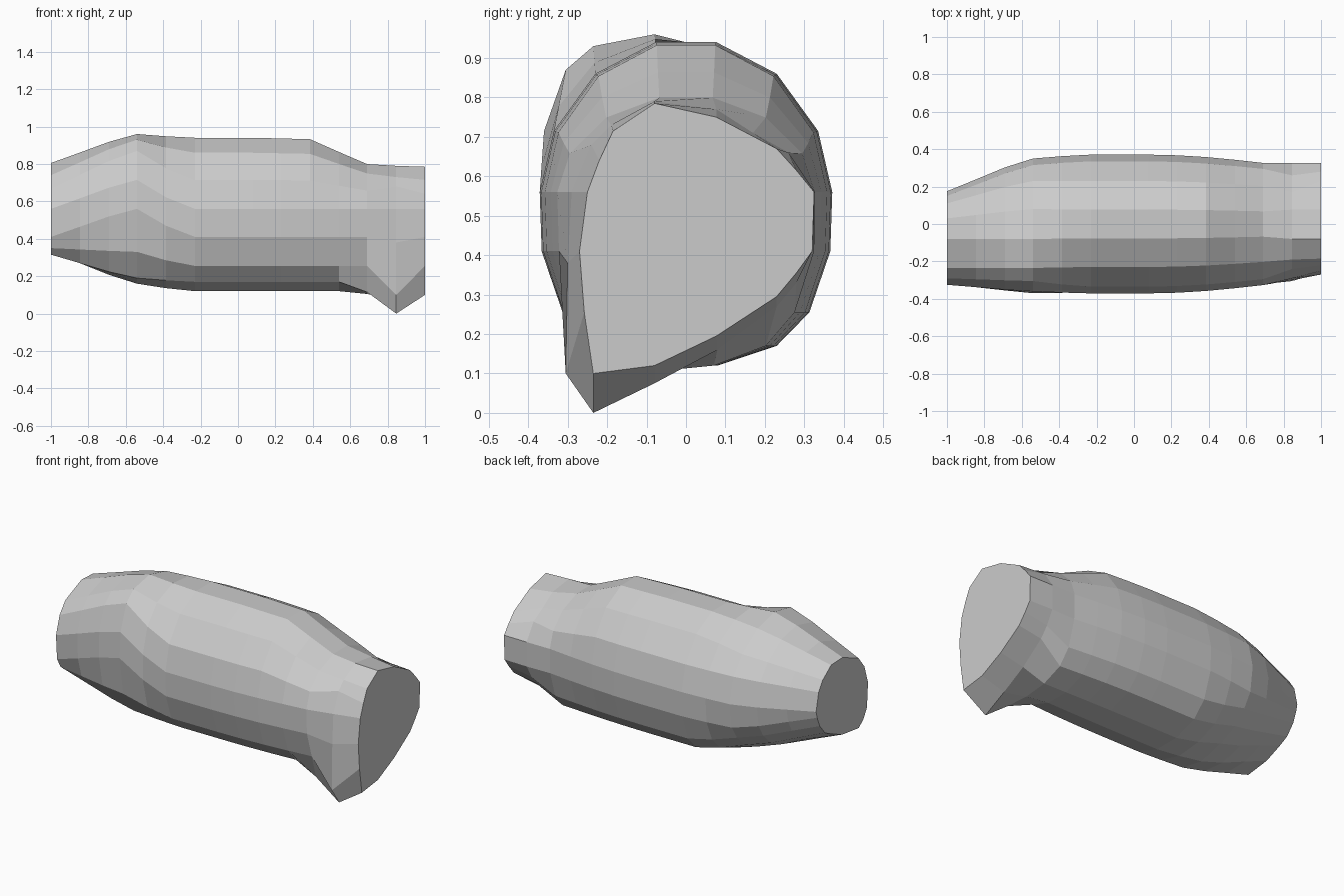
import bpy, bmesh

# Cross-sections as (y, z), counter-clockwise from the underside
right_half = [(.08, .12), (.23, .17), (.313, .255), (.366, .41),
              (.371, .56), (.335, .715), (.23, .86), (.077, .94)]
middle = [(-.08, .12)] + right_half + [(-y, z) for y, z in right_half[:0:-1]]

left_end = [(-.08, .335), (.03, .38), (.09, .41), (.14, .47), (.165, .53), (.175, .57),
            (.15, .68), (.11, .74), (.03, .80), (-.08, .805), (-.235, .74), (-.29, .67),
            (-.325, .56), (-.315, .41), (-.28, .35), (-.235, .315)]

shoulder = [(-.08, .16), (.08, .2), (.2, .255), (.28, .33), (.33, .41), (.35, .56),
            (.315, .715), (.23, .82), (.08, .92), (-.08, .96), (-.235, .93), (-.305, .87),
            (-.36, .715), (-.37, .56), (-.335, .33), (-.235, .19)]

toe = [(-.08, .075), (.08, .16), (.23, .27), (.28, .33), (.325, .41), (.327, .56),
       (.26, .66), (.17, .71), (.077, .77), (-.08, .79), (-.19, .73), (-.24, .68),
       (-.29, .56), (-.30, .38), (-.305, .1), (-.235, 0)]

right_end = [(-.08, .12), (.077, .195), (.23, .295), (.28, .355), (.32, .41), (.325, .56),
             (.28, .615), (.23, .67), (.077, .75), (-.08, .785), (-.185, .715), (-.22, .64),
             (-.25, .56), (-.27, .41), (-.258, .255), (-.235, .1)]


def blend(a, b, t):
    return [(p[0] + (q[0] - p[0]) * t, p[1] + (q[1] - p[1]) * t) for p, q in zip(a, b)]


def squeeze(width, top):
    """Middle section narrowed, with its upper half flattened."""
    return [(y * width, .56 + (z - .56) * (top if z > .56 else 1)) for y, z in middle]


neck = squeeze(.88, .63)
neck[0], neck[15] = (-.08, .105), (-.235, .115)

stations = [(-1, left_end), (-.846, blend(left_end, shoulder, .36)),
            (-.69, blend(left_end, shoulder, .73)), (-.54, shoulder),
            (-.385, blend(shoulder, middle, .6)), (-.23, middle), (-.077, middle),
            (.077, middle), (.23, squeeze(.99, .99)), (.385, squeeze(.965, .98)),
            (.54, squeeze(.925, .8)), (.69, neck), (.846, toe), (1, right_end)]

# Faceted body lofted along x, closed by flat ends
bm = bmesh.new()
rings = [[bm.verts.new((x, y, z)) for y, z in section] for x, section in stations]
for a, b in zip(rings, rings[1:]):
    for i in range(16):
        j = (i + 1) % 16
        bm.faces.new((a[i], a[j], b[j], b[i]))
bm.faces.new(rings[0])
bm.faces.new(rings[-1])
bmesh.ops.recalc_face_normals(bm, faces=bm.faces)

mesh = bpy.data.meshes.new("limb_body")
bm.to_mesh(mesh)
bm.free()
bpy.context.collection.objects.link(bpy.data.objects.new("limb_body", mesh))
